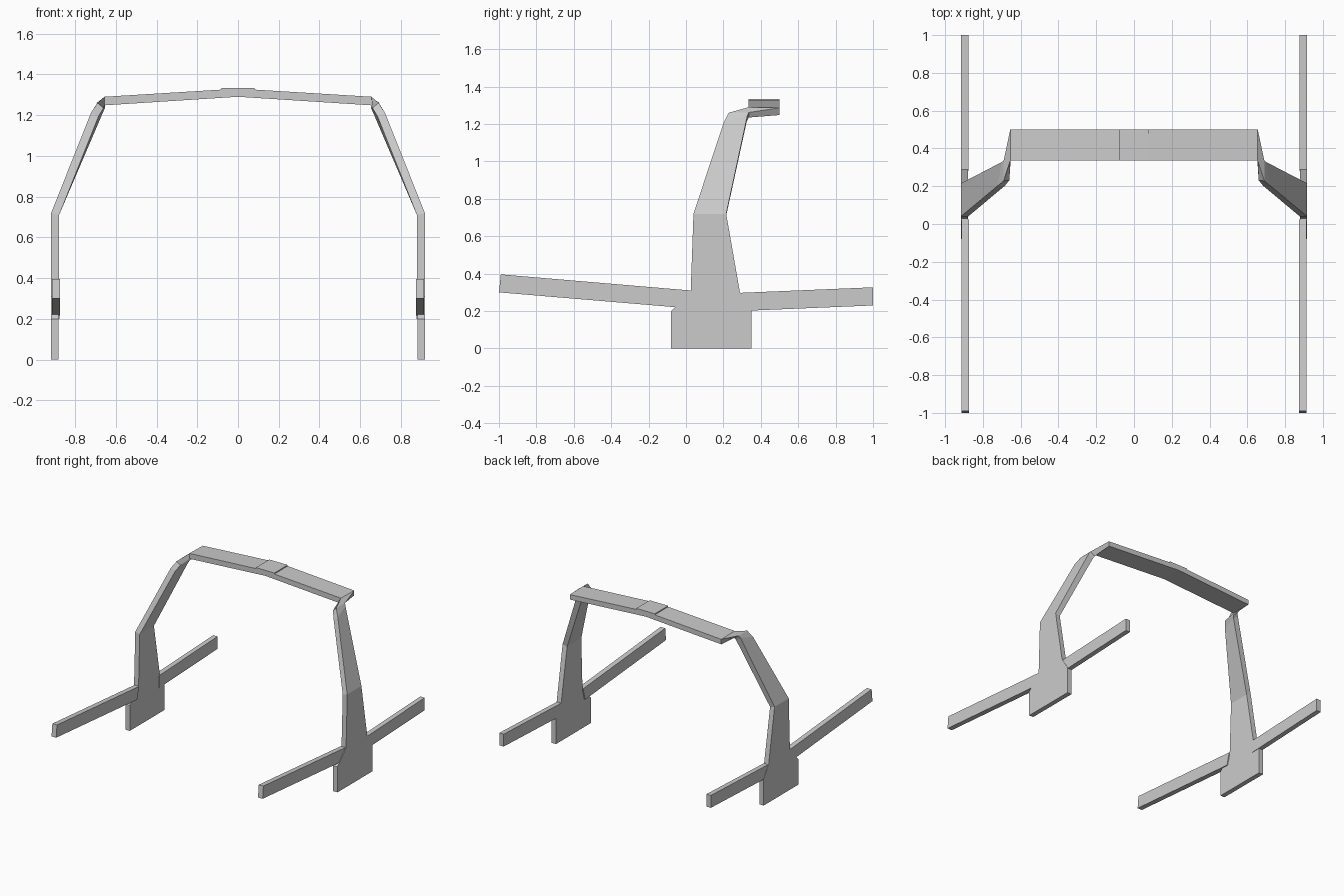
import bpy, bmesh

if "Cube" in bpy.data.objects:
    bpy.data.objects.remove(bpy.data.objects["Cube"])


def finish(name, bm, mirror=False):
    bmesh.ops.recalc_face_normals(bm, faces=bm.faces)
    me = bpy.data.meshes.new(name)
    bm.to_mesh(me)
    bm.free()
    ob = bpy.data.objects.new(name, me)
    bpy.context.collection.objects.link(ob)
    if mirror:
        ob.modifiers.new("mirror", 'MIRROR').use_axis[0] = True
    return ob


def loft(name, sections, caps=True, mirror=False):
    """Skin matching loops of points."""
    bm = bmesh.new()
    rings = [[bm.verts.new(p) for p in s] for s in sections]
    n = len(rings[0])
    for a, b in zip(rings, rings[1:]):
        for i in range(n):
            j = (i + 1) % n
            bm.faces.new((a[i], a[j], b[j], b[i]))
    if caps:
        bm.faces.new(rings[0])
        bm.faces.new(rings[-1])
    return finish(name, bm, mirror)


def side_plate(name, profile, x0, x1):
    """Extrude a (y, z) profile across x and mirror it to the other side."""
    return loft(name, [[(x, y, z) for y, z in profile] for x in (x0, x1)], mirror=True)


# foot plates under the pillars
side_plate("pillar_foot", [(-0.08, 0), (0.35, 0), (0.35, 0.204), (0.29, 0.30),
                           (0.025, 0.31), (-0.06, 0.22), (-0.08, 0.20)], 0.88, 0.917)

# long rails running forward and back
side_plate("front_rail", [(-1, 0.30), (-0.99, 0.396), (0.025, 0.31), (0.0, 0.216)], 0.873, 0.913)
side_plate("rear_rail", [(1, 0.23), (1, 0.327), (0.28, 0.297), (0.28, 0.20)], 0.877, 0.915)

# pillars and roof as one hoop: outer front, outer back, inner back, inner front
half = [
    [(0.917, 0.025, 0.30), (0.917, 0.29, 0.29), (0.878, 0.29, 0.29), (0.878, 0.025, 0.30)],
    [(0.917, 0.04, 0.72), (0.917, 0.215, 0.72), (0.878, 0.215, 0.71), (0.878, 0.04, 0.71)],
    [(0.722, 0.202, 1.21), (0.70, 0.328, 1.245), (0.662, 0.325, 1.215), (0.684, 0.202, 1.195)],
    [(0.69, 0.228, 1.26), (0.69, 0.336, 1.262), (0.653, 0.336, 1.235), (0.66, 0.232, 1.235)],
    [(0.655, 0.335, 1.29), (0.655, 0.50, 1.287), (0.655, 0.50, 1.248), (0.655, 0.335, 1.248)],
]
middle = [(0, 0.335, 1.33), (0, 0.50, 1.33), (0, 0.50, 1.29), (0, 0.335, 1.29)]
other = [[(-x, y, z) for x, y, z in s] for s in reversed(half)]
loft("roof_hoop", half + [middle] + other, caps=False)

# flat plate at the roof centre
loft("roof_centre_plate", [[(x, 0.335, 1.305), (x, 0.335, 1.333), (x, 0.50, 1.333), (x, 0.50, 1.305)]
                           for x in (-0.08, 0.08)])
